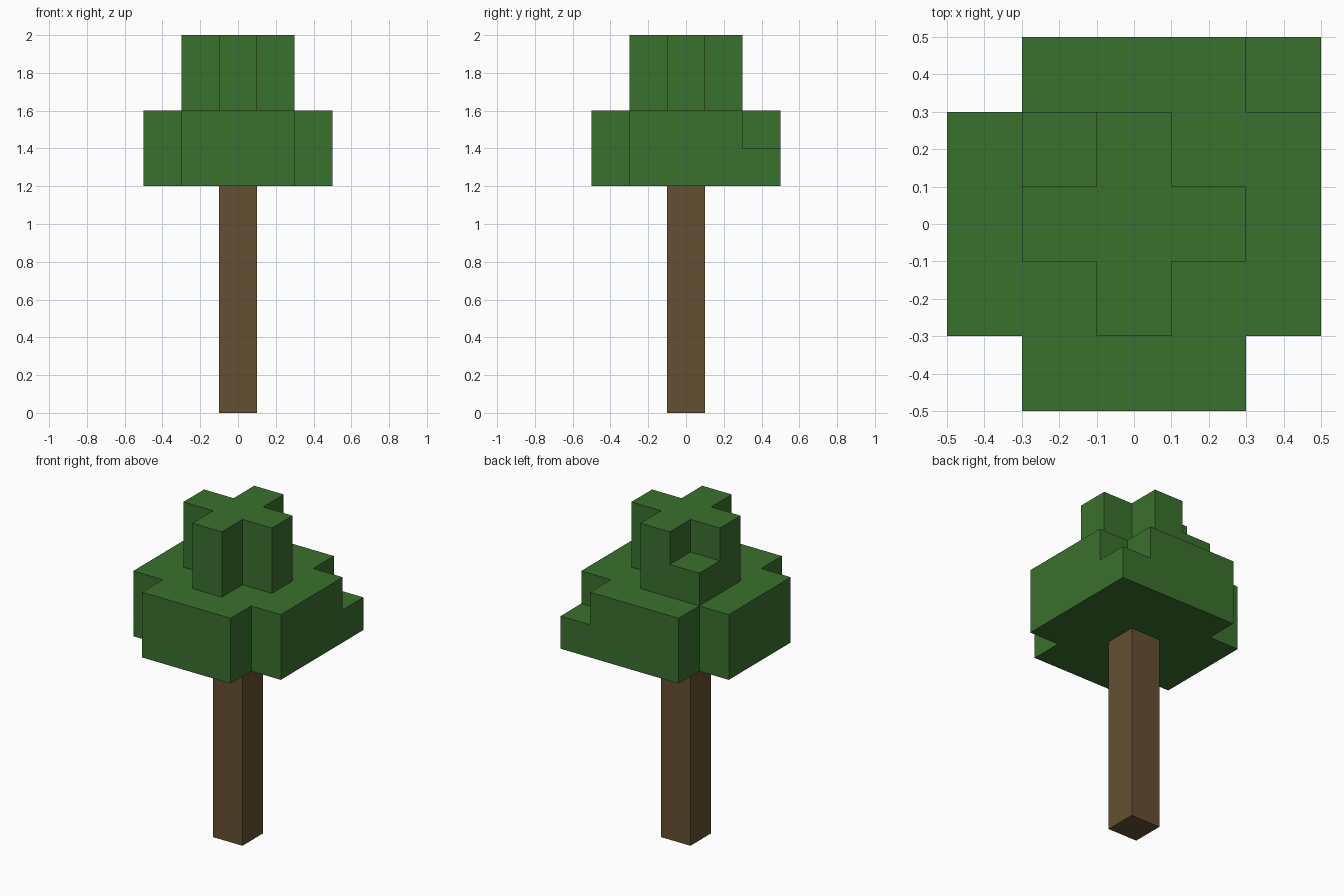
import bpy, bmesh, math
from mathutils import Vector

if "Cube" in bpy.data.objects:
    bpy.data.objects.remove(bpy.data.objects["Cube"])

S = 0.2  # block size


def material(name, rgb):
    m = bpy.data.materials.new(name)
    m.diffuse_color = (*rgb, 1.0)
    m.use_nodes = True
    m.node_tree.nodes["Principled BSDF"].inputs["Base Color"].default_value = m.diffuse_color
    return m


def block_object(name, cells, mat):
    """Build a clean outer shell around a set of grid cells (x, y centred, z from 0)."""
    bm = bmesh.new()
    for c in cells:
        centre = Vector((c[0], c[1], c[2] + 0.5))
        for axis in range(3):
            for sign in (-1, 1):
                n = [0, 0, 0]
                n[axis] = sign
                if (c[0] + n[0], c[1] + n[1], c[2] + n[2]) in cells:
                    continue
                n = Vector(n)
                u = Vector([float(i == (axis + 1) % 3) for i in range(3)])
                v = n.cross(u)
                bm.faces.new([bm.verts.new((centre + (n + a * u + b * v) / 2) * S)
                              for a, b in ((-1, -1), (1, -1), (1, 1), (-1, 1))])
    bmesh.ops.remove_doubles(bm, verts=bm.verts, dist=1e-4)
    bmesh.ops.dissolve_limit(bm, angle_limit=math.radians(1),
                             verts=bm.verts, edges=bm.edges)
    mesh = bpy.data.meshes.new(name)
    bm.to_mesh(mesh)
    bm.free()
    mesh.materials.append(mat)
    ob = bpy.data.objects.new(name, mesh)
    bpy.context.collection.objects.link(ob)
    return ob


bark = material("bark brown", (0.127, 0.080, 0.032))
leaf = material("leaf green", (0.042, 0.162, 0.026))

# Trunk: one column, six blocks tall
block_object("trunk", {(0, 0, z) for z in range(6)}, bark)

# Wide lower canopy with missing corners, narrow cross on top
leaves = {(x, y, z) for x in range(-2, 3) for y in range(-2, 3) for z in (6, 7)
          if abs(x) + abs(y) < 4}
leaves |= {(x, y, z) for x in range(-1, 2) for y in range(-1, 2) for z in (8, 9)
           if abs(x) + abs(y) < 2}
# Single filled corner blocks
leaves |= {(2, 2, 6), (-1, 1, 8)}
block_object("canopy", leaves, leaf)
